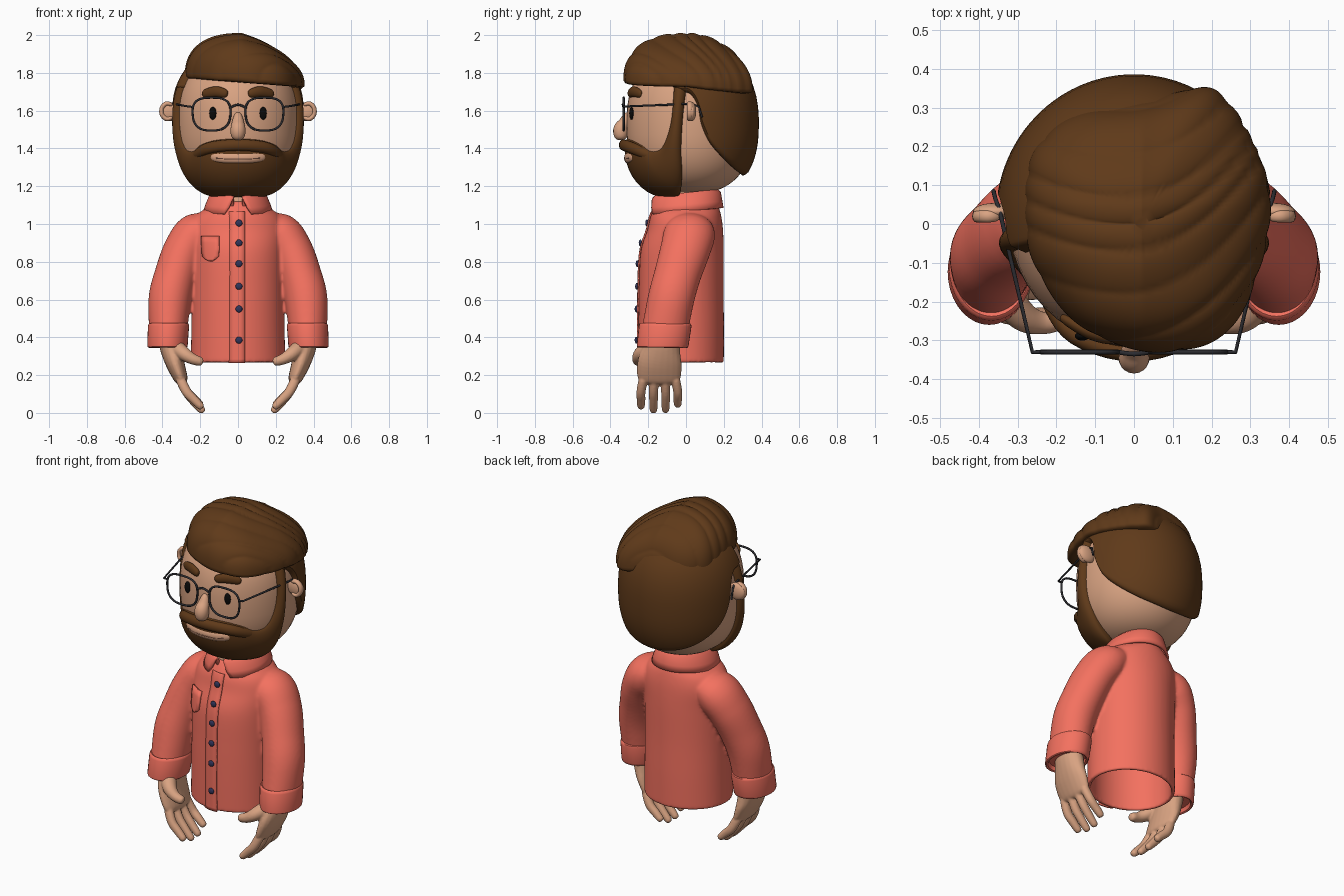
import bpy, bmesh
from math import sin, cos, pi, radians, copysign
from mathutils import Vector, Matrix

if "Cube" in bpy.data.objects:
    bpy.data.objects.remove(bpy.data.objects["Cube"])

COL = dict(skin=(.70, .37, .225), hair=(.115, .042, .010), shirt=(.90, .165, .115), cuff=(.90, .165, .115),
           dark=(.025, .025, .03), black=(.003, .003, .003), navy=(.03, .035, .10), lip=(.42, .19, .12))
MATS = {}
Y, Z = Vector((0, 1, 0)), Vector((0, 0, 1))


def mat(key):
    if key not in MATS:
        MATS[key] = bpy.data.materials.new(key + "_colour")
        MATS[key].diffuse_color = (*COL[key], 1)
    return MATS[key]


def spline(P, n, closed=False):
    """n points of a Catmull-Rom curve through tuples P."""
    out, m = [], len(P)
    for i in range(n):
        s = i / n * m if closed else i / (n - 1) * (m - 1)
        k = int(s) if closed else min(int(s), m - 2)
        t = s - k
        idx = [(k + d) % m if closed else max(0, min(m - 1, k + d)) for d in (-1, 0, 1, 2)]
        a, b, c, d = (Vector(P[j]) for j in idx)
        out.append(.5 * (2 * b + (c - a) * t + (2 * a - 5 * b + 4 * c - d) * t * t + (3 * b - a - 3 * c + d) * t ** 3))
    return out


def loft(bm, rings, closed=True, caps=True):
    vs = [[bm.verts.new(p) for p in r] for r in rings]
    n = len(vs[0])
    for a, b in zip(vs, vs[1:]):
        for i in range(n if closed else n - 1):
            j = (i + 1) % n
            bm.faces.new((a[i], a[j], b[j], b[i]))
    if closed and caps:
        bm.faces.new(vs[0])
        bm.faces.new(vs[-1])


def tube(bm, pts, radii, ref=Y, n=24, segs=20, k=None):
    """Elliptic sweep; radii are (normal, along ref); k rounds the ends."""
    m = 60
    path = spline([tuple(p) for p in pts], m + 1)
    rad = spline(radii, m + 1)
    rings = []
    for i in range(n + 1):
        s = (1 - cos(pi * i / n)) / 2 if k else i / n
        q = min(int(s * m), m - 1)
        p = path[q].lerp(path[q + 1], s * m - q)
        r = rad[q].lerp(rad[q + 1], s * m - q)
        f = max(.03, (1 - abs(2 * s - 1) ** k) ** .5) if k else 1
        t = (path[q + 1] - path[q]).normalized()
        b = (ref - ref.dot(t) * t).normalized()
        c = t.cross(b)
        rings.append([p + f * (c * r[0] * cos(a) + b * r[1] * sin(a)) for a in (2 * pi * j / segs for j in range(segs))])
    loft(bm, rings)


def ball(bm, loc, scale):
    bmesh.ops.create_uvsphere(bm, u_segments=24, v_segments=14, radius=1,
                              matrix=Matrix.Translation(loc) @ Matrix.Diagonal((*scale, 1)))


def make(name, key, build, mirror=False, solid=0, remesh=0, soften=4, sharp=45):
    bm = bmesh.new()
    build(bm)
    bmesh.ops.recalc_face_normals(bm, faces=bm.faces)
    me = bpy.data.meshes.new(name)
    bm.to_mesh(me)
    bm.free()
    me.materials.append(mat(key))
    for p in me.polygons:
        p.use_smooth = True
    me.set_sharp_from_angle(angle=radians(sharp))
    ob = bpy.data.objects.new(name, me)
    bpy.context.collection.objects.link(ob)
    if remesh:
        md = ob.modifiers.new("blend", 'REMESH')
        md.mode, md.voxel_size, md.use_smooth_shade = 'VOXEL', remesh, True
        sm = ob.modifiers.new("soften", 'SMOOTH')
        sm.factor, sm.iterations = .5, soften
    if solid:
        md = ob.modifiers.new("thickness", 'SOLIDIFY')
        md.thickness, md.offset = solid, 0
    if mirror:
        ob.modifiers.new("mirror", 'MIRROR').use_clip = False


def wire(name, paths, depth):
    cu = bpy.data.curves.new(name, 'CURVE')
    cu.dimensions, cu.bevel_depth, cu.bevel_resolution, cu.use_fill_caps = '3D', depth, 3, True
    for pts, cyc in paths:
        sp = cu.splines.new('POLY')
        sp.points.add(len(pts) - 1)
        for q, p in zip(sp.points, pts):
            q.co = (*p, 1)
        sp.use_cyclic_u = cyc
    cu.materials.append(mat('dark'))
    bpy.context.collection.objects.link(bpy.data.objects.new(name, cu))


def skull(az, z, off=0):
    """Point on the head: azimuth in degrees from the front, height, offset."""
    r = (1 - min(abs(z - 1.53) / .37, 1) ** 2.5) ** .4
    d = Vector((.325 * r * sin(radians(az)), -.335 * r * cos(radians(az)), z - 1.53))
    return Vector((0, .02, 1.53)) + d + d.normalized() * off


# Head, nose, neck, ears
def head(bm):
    zs = [1.53 + .37 * copysign(abs(sin(f)) ** .8, f) for f in (radians(-88.5 + 177 * i / 32) for i in range(33))]
    loft(bm, [[skull(7.5 * j, z) for j in range(48)] for z in zs])
make("head", 'skin', head)
make("nose", 'skin', lambda bm: tube(bm, [(0, -.305, 1.59), (0, -.325, 1.54), (0, -.345, 1.5), (0, -.34, 1.445)],
                                     [(.022, .022), (.032, .03), (.04, .04), (.042, .042)], k=4))
make("neck", 'skin', lambda bm: tube(bm, [(0, .005, 1.04), (0, .02, 1.22)], [(.115, .152), (.11, .13)], n=4, segs=32))


def ear(bm):
    ball(bm, (.36, .032, 1.595), (.055, .022, .05))
    arc = [(.37 + .036 * cos(a), .02, 1.597 + .042 * sin(a)) for a in (radians(-130 + 52 * i) for i in range(6))]
    tube(bm, arc, [(.012, .016)] * 6, k=8, segs=12)
make("ear", 'skin', ear, mirror=True)

# Eyes, eyebrows
make("eye", 'black', lambda bm: ball(bm, skull(24, 1.585, .004), (.019, .012, .034)), mirror=True)
make("eyebrow", 'hair', lambda bm: tube(bm, [skull(10, 1.685, .004), skull(22, 1.698, .006), skull(37, 1.685, .004)],
                                        [(.016, .022), (.018, .028), (.014, .022)], Z, k=6), mirror=True)


# Beard with sideburns: strip between an inner and an outer edge
def beard(bm):
    inner = spline([(0, 1.455), (22, 1.445), (38, 1.42), (50, 1.385), (62, 1.40), (70, 1.48), (74, 1.6), (74, 1.78)], 40)
    outer = spline([(0, 1.175), (30, 1.172), (55, 1.175), (74, 1.195), (81, 1.27), (82, 1.4), (84, 1.58), (88, 1.78)], 40)
    rings = []
    for sgn, i in [(-1, i) for i in range(39, 0, -1)] + [(1, i) for i in range(40)]:
        row = []
        for j in range(17):
            v = (1 - cos(pi * j / 16)) / 2
            az, z = inner[i].lerp(outer[i], v)
            p = skull(sgn * az, z, .036 * max(0, sin(pi * v)) ** .5 - .006)
            row.append(p - Z * .036 * min(1, max(0, (1.38 - z) / .2)))
        row.append(skull(sgn * outer[i][0], outer[i][1], -.03))
        rings.append(row)
    loft(bm, rings, closed=False)
make("beard", 'hair', beard, sharp=60)
make("moustache", 'hair', lambda bm: tube(bm, [skull(a, z, o) for a, z, o in
     ((-52, 1.35, -.004), (-28, 1.408, .018), (0, 1.425, .023), (28, 1.408, .018), (52, 1.35, -.004))],
     [(.02, .025), (.024, .03), (.024, .03), (.024, .03), (.02, .025)], Z, k=10, n=32))
make("lips", 'skin', lambda bm: tube(bm, [skull(a, 1.358 + a * a * 1e-5, .016) for a in (-27, -13, 0, 13, 27)],
     [(.019, .03)] * 5, Z, k=6))
make("mouth_line", 'lip', lambda bm: tube(bm, [skull(a, 1.36 + a * a * 1e-5, .034) for a in (-21, -10, 0, 10, 21)],
     [(.003, .004)] * 5, Z, k=8, segs=8))


# Back hair shell
def back_hair(bm):
    half = [(72, 1.73), (80, 1.70), (90, 1.69), (97, 1.63), (101, 1.52), (110, 1.42), (128, 1.335), (150, 1.285)]
    edge = spline(half + [(180, 1.265)] + [(360 - a, z) for a, z in reversed(half)], 100)
    rings = []
    for az, lo in edge:
        fade = min(1, max(0, min(az, 360 - az) - 71) / 6)
        rings.append([skull(az, lo + (1.84 - lo) * v * v, .036 * fade * min(1, v / .22) ** .5 - .005)
                      for v in (j / 18 for j in range(19))])
    loft(bm, rings, closed=False)
make("back_hair", 'hair', back_hair)


# Swept top hair with combed ridges
def top_hair(bm):
    edge = spline([(.34, -.05), (.335, .14), (.215, .34), (.05, .325), (-.13, .29), (-.25, .2), (-.28, .05),
                   (-.25, -.12), (-.12, -.275), (.08, -.33), (.25, -.265)], 160, closed=True)
    rows = [(.5, .06), (.9, 0), (.97, .01)] + [(cos(f) ** .8, .06 + .94 * sin(f) ** .85)
                                              for f in (radians(88.5 * i / 44) for i in range(45))]
    rings = []
    for rho, h in rows:
        ring = []
        for e in edge:
            x, y = .02 + (e[0] - .02) * rho, e[1] * rho
            rim = 1.75 - .07 * e[0] - .13 * max(0, e[1])
            top = 2.008 - .33 * max(0, x - .02) - .12 * max(0, y - .05)
            s = y - 2.0 * max(0, x + .02) ** 2 - .9 * min(0, x + .02) ** 2
            g = abs(sin(pi * 11 * s + .8 * sin(17 * s))) ** .6 - .65
            w = 1 + .022 * g * min(1, rho * 1.2)
            ring.append((.02 + (x - .02) * w, y * w, rim + (top - rim) * h + .010 * g * h))
        rings.append(ring)
    loft(bm, rings)
make("top_hair", 'hair', top_hair, sharp=70)

# Glasses
lens = [(.14 + .1 * copysign(abs(cos(a)) ** .7, cos(a)) * (1 + .07 * sin(a)), -.33,
         1.582 + .087 * copysign(abs(sin(a)) ** .75, sin(a))) for a in (2 * pi * i / 40 for i in range(40))]
arm = [(.24, -.33, 1.62), (.262, -.33, 1.622), (.32, -.08, 1.632), (.345, .03, 1.638), (.358, .068, 1.62), (.362, .085, 1.565)]
flip = lambda pts: [(-x, y, z) for x, y, z in pts]
bridge = spline([(-.042, -.33, 1.615), (0, -.335, 1.632), (.042, -.33, 1.615)], 9)
wire("glasses_frame", [(lens, True), (flip(lens), True), (bridge, False)], .006)
wire("glasses_temples", [(arm, False), (flip(arm), False)], .0055)

# Shirt: body rings (z, rx, ry, centre y) as a hollow wall, blended with both sleeves
BODY = spline([(.265, .25, .225, -.025), (.45, .247, .226, -.025), (.65, .245, .224, -.025), (.85, .247, .22, -.02),
               (.97, .25, .2, -.004), (1.04, .225, .187, .0), (1.085, .17, .17, .005), (1.12, .13, .15, .008)], 43)


def front(x, z, off=0):
    s = min(BODY, key=lambda b: abs(b[0] - z))
    return Vector((x, s[3] - s[2] * (1 - (x / s[1]) ** 2) ** .5 - off, z))


def shirt(bm):
    walls = [(*b, 0) for b in BODY] + [(*b, .022) for b in reversed(BODY)] + [(*BODY[0], 0)]
    loft(bm, [[((rx - w) * sin(a), cy - (ry - w) * cos(a), z) for a in (2 * pi * j / 64 for j in range(64))]
              for z, rx, ry, cy, w in walls], caps=False)
    bmesh.ops.remove_doubles(bm, verts=bm.verts, dist=1e-5)
    for s in (-1, 1):
        tube(bm, [(s * .12, .03, .985), (s * .215, .02, .95), (s * .283, -.005, .86), (s * .33, -.045, .73),
                  (s * .361, -.08, .6), (s * .37, -.115, .42)],
             [(.06, .10), (.112, .135), (.112, .132), (.112, .124), (.113, .123), (.1, .122)], n=36, segs=32)
make("shirt", 'shirt', shirt, remesh=.009, soften=8)
make("placket", 'shirt', lambda bm: loft(bm, [[front(x, b[0], o) for x, o in ((-.05, -.006), (-.02, .002), (.01, .005), (.037, .006))]
     for b in BODY if b[0] < 1.07], closed=False), solid=.008)
make("pocket", 'shirt', lambda bm: loft(bm, [[front(-.145 + u * w, z, .008) for u in (-1, -.5, 0, .5, 1)]
     for z, w in ((.935, .046), (.9, .046), (.87, .045), (.83, .042), (.815, .028), (.803, .008))], closed=False), solid=.012)


def buttons(bm):
    for z in (1.005, .9, .79, .67, .55, .385):
        ball(bm, front(.005, z, .012), (.018, .009, .018))
make("buttons", 'navy', buttons)


# Folded collar, open at the front: (rx, ry, z, half gap, front drop)
def collar(bm):
    rows = [(.12, .145, 1.08, 11, .02), (.128, .16, 1.165, 10, .035), (.136, .17, 1.177, 9, .035),
            (.147, .178, 1.165, 11, .035), (.165, .186, 1.12, 17, .035), (.178, .192, 1.085, 24, .035)]
    rings = []
    for rx, ry, z, gap, drop in rows:
        az = [radians(gap + (360 - 2 * gap) * i / 48) for i in range(49)]
        rings.append([(rx * sin(a), -ry * cos(a), z - drop * (.5 + .5 * cos(a))) for a in az])
    loft(bm, rings, closed=False)
make("collar", 'shirt', collar, solid=.014)

# Turned-up cuffs
make("cuff", 'cuff', lambda bm: loft(bm, [[Vector((.367, -.108, .475)).lerp(Vector((.374, -.125, .345)), t) +
     Vector((rx * cos(a), (rx + .03) * sin(a), -.02 * sin(a) * rx)) for a in (2 * pi * j / 36 for j in range(36))]
     for t, rx in ((.06, .085), (0, .1), (.03, .106), (.12, .109), (.88, .107), (.97, .105), (1, .099), (.97, .09), (.8, .085))]),
     mirror=True)


# Hands: palm, thumb and four fingers blended together
def hand(bm):
    tube(bm, [(.365, -.12, .42), (.35, -.13, .34), (.332, -.14, .26), (.292, -.143, .155)],
         [(.065, .085), (.062, .1), (.05, .118), (.034, .115)], k=12)
    tube(bm, [(.345, -.17, .36), (.29, -.235, .315), (.24, -.255, .285), (.185, -.25, .268)],
         [(.045, .045), (.038, .04), (.029, .03), (.024, .025)], k=10)
    for y, tip in ((-.238, .025), (-.172, .003), (-.108, .005), (-.044, .035)):
        tube(bm, [(.31, -.14 + (y + .14) * .85, .19), (.274, y, .115), (.233, y, .06 + tip * .4), (.18 + tip * .3, y, tip)],
             [(.027, .025), (.026, .024), (.024, .023), (.02, .02)], k=12)
make("hand", 'skin', hand, mirror=True, remesh=.006)

for m in bpy.data.materials:
    if m.users and not m.is_grease_pencil:
        m.use_nodes = True
        m.node_tree.nodes["Principled BSDF"].inputs["Base Color"].default_value = m.diffuse_color
